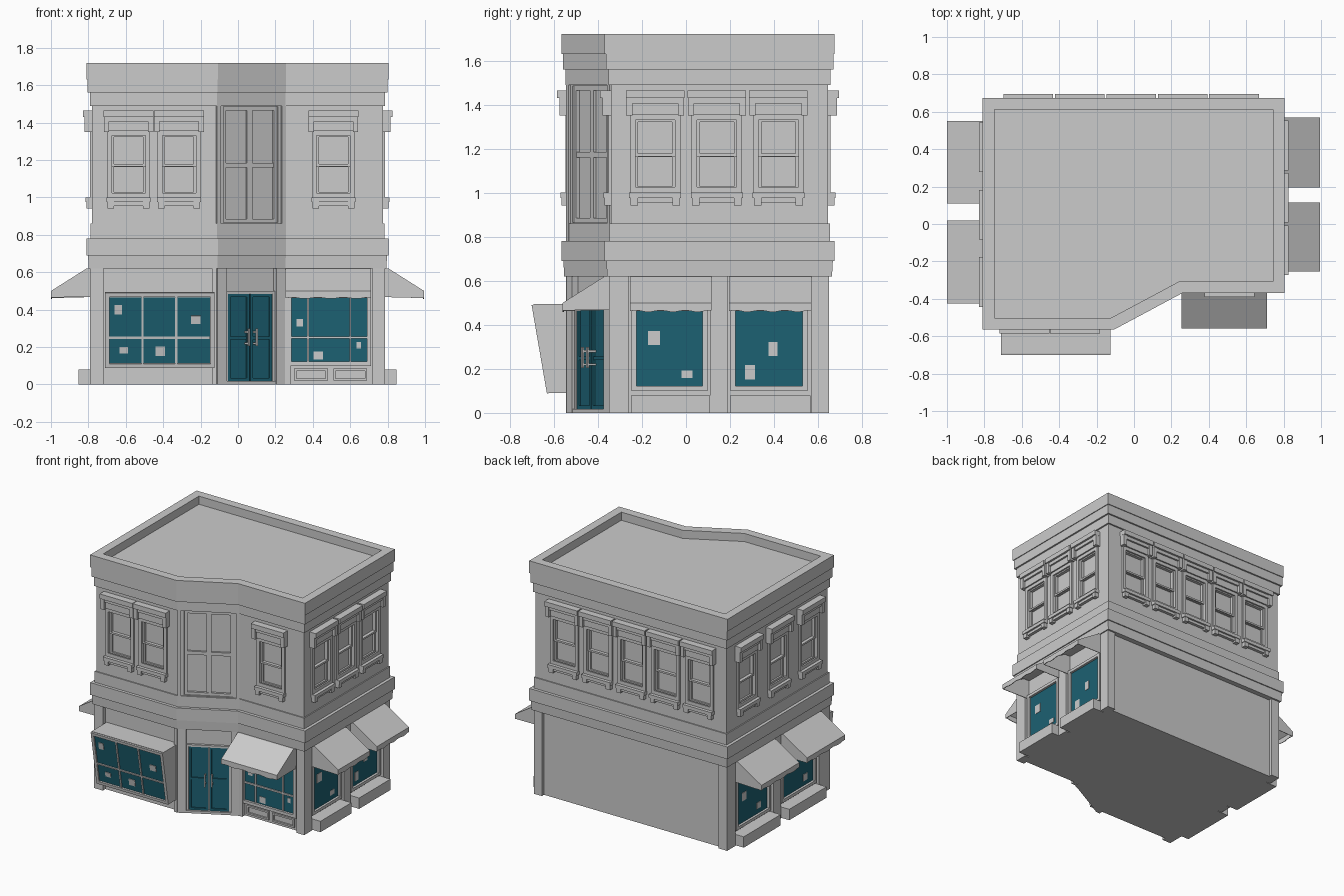
import bpy, bmesh, math
from mathutils import Matrix, Vector

if "Cube" in bpy.data.objects:
    bpy.data.objects.remove(bpy.data.objects["Cube"])

teal = bpy.data.materials.new("teal_glass")
teal.diffuse_color = (0.012, 0.12, 0.17, 1)
teal.use_nodes = True
teal.node_tree.nodes["Principled BSDF"].inputs["Base Color"].default_value = teal.diffuse_color
parts = {}


def part(name):
    return parts.setdefault(name, bmesh.new())


def finish(name, bm, mat=None):
    bmesh.ops.recalc_face_normals(bm, faces=bm.faces)
    me = bpy.data.meshes.new(name)
    bm.to_mesh(me)
    bm.free()
    ob = bpy.data.objects.new(name, me)
    bpy.context.collection.objects.link(ob)
    if mat:
        me.materials.append(mat)
    return ob


def wall(ox, oy, ux, uy):
    """Wall frame: local x along the wall, local -y outward, z up."""
    u = Vector((ux, uy, 0)).normalized()
    return Matrix(((u.x, -u.y, 0, ox), (u.y, u.x, 0, oy), (0, 0, 1, 0), (0, 0, 0, 1)))


def box(name, M, u0, u1, z0, z1, d0, d1):
    """Box on a wall frame, d measured outward from the wall."""
    T = Matrix.Translation(((u0 + u1) / 2, -(d0 + d1) / 2, (z0 + z1) / 2))
    S = Matrix.Diagonal((u1 - u0, d1 - d0, z1 - z0, 1))
    bmesh.ops.create_cube(part(name), size=1, matrix=M @ T @ S)


def ring(name, M, u0, u1, z0, z1, t, d0, d1):
    box(name, M, u0, u0 + t, z0, z1, d0, d1)
    box(name, M, u1 - t, u1, z0, z1, d0, d1)
    box(name, M, u0 + t, u1 - t, z0, z0 + t, d0, d1)
    box(name, M, u0 + t, u1 - t, z1 - t, z1, d0, d1)


# footprint and wall frames
L, R, B, FL, FR, XA, XB = -.78, .775, .645, -.535, -.34, -.115, .25
foot = [Vector(p) for p in ((L, FL), (XA, FL), (XB, FR), (R, FR), (R, B), (L, B))]
front_l, front_r = wall(0, FL, 1, 0), wall(0, FR, 1, 0)
right, back, left = wall(R, 0, 0, 1), wall(0, B, -1, 0), wall(L, 0, 0, -1)
diag = wall((XA + XB) / 2, (FL + FR) / 2, XB - XA, FR - FL)
H = math.hypot(XB - XA, FR - FL) / 2


def offset(d):
    out = []
    for i, p in enumerate(foot):
        a, b = (p - foot[i - 1]).normalized(), (foot[(i + 1) % 6] - p).normalized()
        na, nb = Vector((a.y, -a.x)), Vector((b.y, -b.x))
        out.append(p + (na + nb) * (d / (1 + na.dot(nb))))
    return out


# building shell: moulding profile swept round the footprint
profile = [(-.02, 0), (-.02, .62), (.018, .62), (.022, .69), (.03, .69), (.03, .78),
           (.008, .78), (.008, .86), (0, .86), (0, 1.49), (.012, 1.49), (.012, 1.56),
           (.024, 1.56), (.024, 1.63), (.03, 1.63), (.03, 1.72), (-.033, 1.72), (-.033, 1.66)]
bm = bmesh.new()
rings = [[bm.verts.new((p.x, p.y, z)) for p in offset(d)] for d, z in profile]
for a, b in zip(rings, rings[1:]):
    for i in range(6):
        j = (i + 1) % 6
        bm.faces.new((a[i], a[j], b[j], b[i]))
bm.faces.new(rings[0][::-1])
bm.faces.new(rings[-1])
shell = finish("building_shell", bm)


# upper sash windows
def sash_window(M, c):
    box("cutter", M, c - .09, c + .09, 1.015, 1.335, -.025, .05)
    ring("window_casings", M, c - .115, c + .115, 1.0, 1.355, .025, 0, .012)
    ring("window_sashes", M, c - .09, c + .09, 1.015, 1.175, .013, -.025, -.012)
    ring("window_sashes", M, c - .09, c + .09, 1.165, 1.335, .013, -.025, -.002)
    box("window_hoods", M, c - .133, c + .133, 1.43, 1.465, 0, .05)
    box("window_hoods", M, c - .125, c + .125, 1.405, 1.43, 0, .035)
    box("window_hoods", M, c - .105, c + .105, 1.355, 1.405, 0, .022)
    box("window_sills", M, c - .118, c + .118, .975, 1.0, 0, .035)
    box("window_sills", M, c - .1, c + .1, .955, .975, 0, .022)
    for s in (-1, 1):
        x = c + s * .118
        box("hood_brackets", M, x - .014, x + .014, 1.35, 1.43, 0, .04)
        x = c + s * .095
        box("sill_brackets", M, x - .017, x + .017, .942, .975, 0, .03)


for M, centres in ((front_l, (-.585, -.315)), (front_r, (.51,)), (right, (-.14, .14, .42)),
                   (left, (-.41, -.05, .31)), (back, (-.535, -.26, .015, .29, .565))):
    for c in centres:
        sash_window(M, c)

# tall window over the entrance
box("cutter", diag, -.165, .165, .865, 1.485, -.025, .05)
ring("tall_window_frame", diag, -.165, .165, .865, 1.485, .02, -.025, -.008)
box("tall_window_frame", diag, -.145, .145, 1.16, 1.185, -.025, -.01)
box("tall_window_frame", diag, -.016, .016, .885, 1.465, -.025, -.011)
for s in (-1, 1):
    x = s * (H - .01)
    box("tall_window_posts", diag, x - .012, x + .012, .78, 1.56, -.01, .01)

# ground floor pilasters
for M, spans in ((front_l, ((L - .01, -.72), (-.14, XA))), (front_r, ((XB, .28), (.72, R + .01))),
                 (right, ((FR - .01, -.26), (.11, .19), (.57, B + .005))),
                 (left, ((-B - .005, -.55), (-.11, -.02), (.42, -FL + .01))),
                 (back, ((-R - .01, -.72), (.72, -L + .01))),
                 (diag, ((-H, -.15), (.15, H)))):
    for a, b in spans:
        box("pilasters", M, a, b, 0, .62, -.03, .01 if M is not back else .005)


# shop windows, posters, awnings and side ledges
def shop_window(M, u0, u1, posters=()):
    ring("shop_window_frames", M, u0 - .022, u1 + .022, .1, .485, .022, -.025, .004)
    box("shop_glass", M, u0, u1, .12, .465, -.025, -.013)
    for u, z, w, h in posters:
        box("posters", M, u - w / 2, u + w / 2, z - h / 2, z + h / 2, -.02, -.01)


def awning(M, u0, u1, depth=.22):
    bm, n, rows = part("awnings"), 16, []
    for i in range(n + 1):
        u = u0 + (u1 - u0) * i / n
        w = .004 * math.sin(i * 1.3)
        prof = ((-.02, .62), (.03, .62), (depth, .5), (depth, .462 + w))
        rows.append([bm.verts.new(M @ Vector((u, -d, z))) for d, z in prof])
    for a, b in zip(rows, rows[1:]):
        for k in range(3):
            bm.faces.new((a[k], b[k], b[k + 1], a[k + 1]))
    for row in (rows[0], rows[-1]):
        v = bm.verts.new(M @ Vector(((u0 if row is rows[0] else u1), .02, .468)))
        bm.faces.new(row + [v])


shop_window(front_r, .285, .69, ((.33, .33, .035, .04), (.43, .155, .05, .045), (.645, .21, .025, .035)))
box("glazing_bars", front_r, .285, .69, .245, .257, -.02, -.004)
for x in (.375, .6):
    box("glazing_bars", front_r, x - .005, x + .005, .12, .465, -.02, -.004)
for a, b in ((.3, .48), (.51, .69)):
    ring("base_panels", front_r, a, b, .02, .085, .012, -.025, -.008)
awning(front_r, .255, .71)

shop_window(right, -.225, .075, ((-.145, .34, .055, .065), (.005, .175, .05, .035)))
shop_window(right, .225, .53, ((.395, .29, .04, .065), (.29, .185, .045, .065)))
shop_window(left, -.51, -.15, ((-.42, .31, .05, .06), (-.25, .18, .05, .045)))
shop_window(left, .02, .38, ((.12, .33, .05, .06), (.29, .18, .05, .05)))
for M, spans in ((right, ((-.255, .115), (.195, .57))), (left, ((-.55, -.11), (-.02, .425)))):
    for a, b in spans:
        awning(M, a, b)
        box("side_ledges", M, a + .005, b - .005, 0, .08, -.025, .072)

# slanted display bay at front left
bm = part("display_bay")
ends = [[bm.verts.new((x, y, z)) for y, z in ((-.51, .09), (-.62, .09), (-.69, .495), (-.51, .495))]
        for x in (-.71, -.125)]
for i in range(4):
    j = (i + 1) % 4
    bm.faces.new((ends[0][i], ends[0][j], ends[1][j], ends[1][i]))
for e in ends:
    bm.faces.new(e)
up = Vector((0, -.07, .405)).normalized()
inward = up.cross(Vector((1, 0, 0)))
bay = Matrix.Translation((0, -.62, .09)) @ Matrix(((1, 0, 0), (0, inward.y, up.y), (0, inward.z, up.z))).to_4x4()
box("shop_glass", bay, -.69, -.15, .025, .38, -.01, .003)
ring("display_bay_frame", bay, -.71, -.125, 0, .408, .022, -.01, .012)
box("glazing_bars", bay, -.69, -.15, .158, .17, 0, .01)
for x in (-.51, -.33):
    box("glazing_bars", bay, x - .006, x + .006, .022, .386, 0, .01)
for u, z, w, h in ((-.64, .315, .04, .05), (-.225, .26, .05, .045), (-.61, .095, .045, .035),
                   (-.415, .09, .05, .05)):
    box("posters", bay, u - w / 2, u + w / 2, z - h / 2, z + h / 2, 0, .007)

# entrance: double doors, frame, step and handles
ring("door_frame", diag, -.15, .15, 0, .5, .015, -.03, -.002)
box("door_step", diag, -.15, .15, 0, .018, -.03, .008)
for s in (-1, 1):
    a, b = sorted((s * .003, s * .135))
    box("door_glass", diag, a, b, .018, .485, -.03, -.017)
    ring("door_leaves", diag, a, b, .018, .485, .016, -.025, -.008)
    box("door_leaves", diag, a, b, .24, .256, -.025, -.009)
    x = s * .024
    box("door_handles", diag, x - .005, x + .005, .205, .3, .018, .028)
    for z in (.22, .28):
        box("door_handles", diag, x - .004, x + .004, z - .005, z + .005, -.02, .02)

# build objects, then cut the upper openings
teal_parts = ("shop_glass", "door_glass", "door_leaves")
for name, bm in parts.items():
    ob = finish(name, bm, teal if name in teal_parts else None)
    if name == "awnings":
        m = ob.modifiers.new("cloth", 'SOLIDIFY')
        m.thickness = .005
    if name == "cutter":
        ob.hide_render = True
        ob.hide_viewport = True
        m = shell.modifiers.new("openings", 'BOOLEAN')
        m.operation, m.solver, m.object = 'DIFFERENCE', 'EXACT', ob
